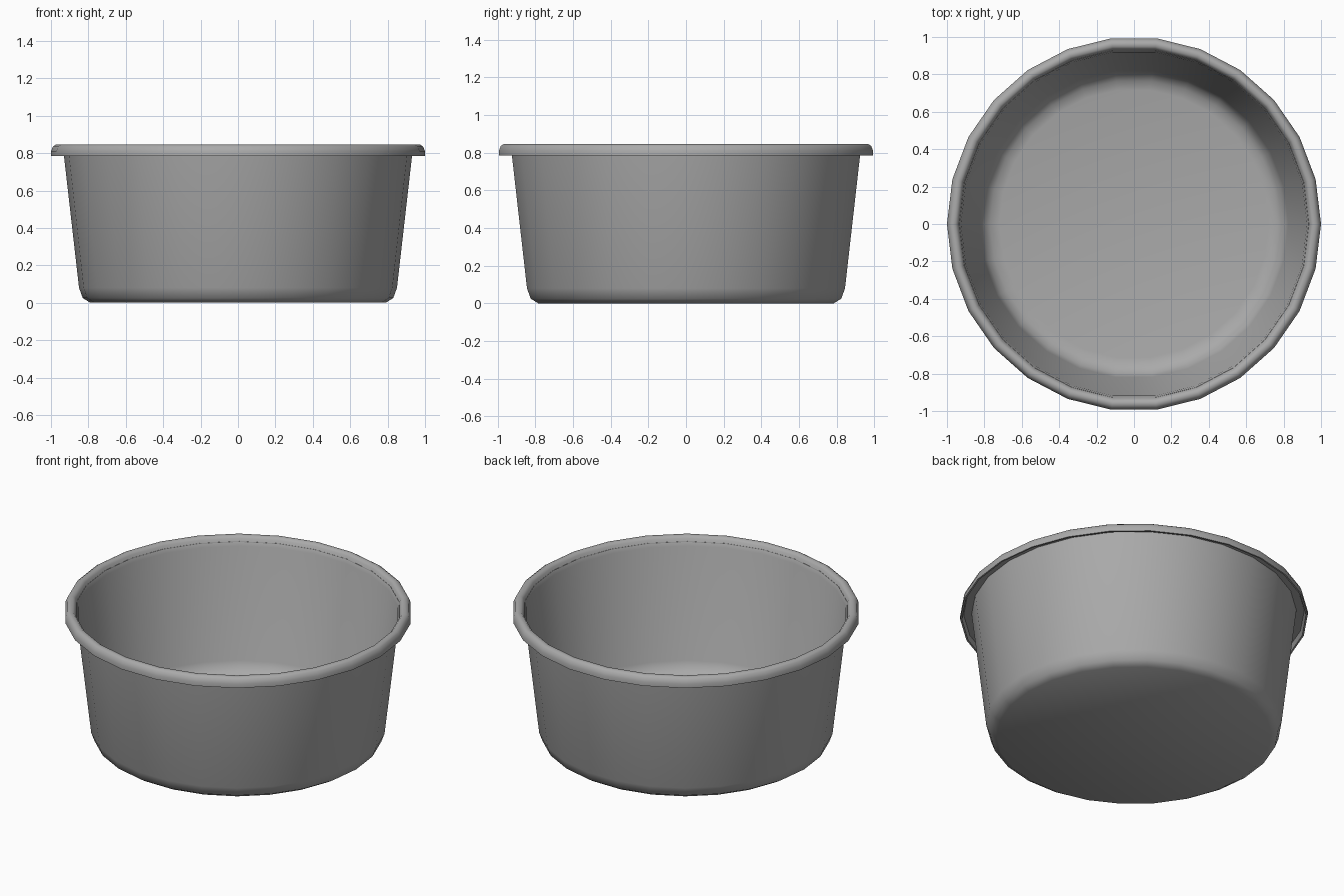
import bpy
import bmesh
import math

cube = bpy.data.objects.get("Cube")
if cube:
    bpy.data.objects.remove(cube, do_unlink=True)

SIDES = 26

# Grey moulded plastic
grey = bpy.data.materials.new("grey plastic")
grey.use_nodes = True
colour = (0.4, 0.4, 0.4, 1)
grey.diffuse_color = colour
grey.node_tree.nodes["Principled BSDF"].inputs["Base Color"].default_value = colour


def lathe(name, profile):
    """Spin a (radius, height) profile around z; radius 0 caps the end."""
    bm = bmesh.new()
    rings = []
    for r, z in profile:
        ring = []
        for i in range(SIDES):
            a = 2 * math.pi * i / SIDES
            ring.append(bm.verts.new((r * math.cos(a), r * math.sin(a), z)))
        rings.append(ring)
    for low, high in zip(rings, rings[1:]):
        for i in range(SIDES):
            j = (i + 1) % SIDES
            bm.faces.new((low[i], low[j], high[j], high[i]))
    # Underside and inner floor
    bm.faces.new(list(reversed(rings[0])))
    bm.faces.new(rings[-1])
    mesh = bpy.data.meshes.new(name)
    bm.to_mesh(mesh)
    bm.free()
    mesh.materials.append(grey)
    obj = bpy.data.objects.new(name, mesh)
    bpy.context.collection.objects.link(obj)
    bpy.ops.object.select_all(action="DESELECT")
    obj.select_set(True)
    bpy.context.view_layer.objects.active = obj
    bpy.ops.object.shade_smooth_by_angle(angle=math.radians(50))
    return obj


# Outer wall, from the rounded foot up to the rim
outer = [(0.79, 0), (0.83, 0.025), (0.85, 0.08), (0.934, 0.815)]
# Downturned rim, hollow underneath
rim = [(0.98, 0.815), (0.99, 0.785), (1.0, 0.785), (1.0, 0.81),
       (0.99, 0.835), (0.975, 0.845), (0.955, 0.845), (0.942, 0.832)]
# Inner wall, curving into the floor
inner = [(0.925, 0.79), (0.825, 0.11), (0.805, 0.07), (0.77, 0.04), (0.72, 0.03)]

lathe("tub", outer + rim + inner)
